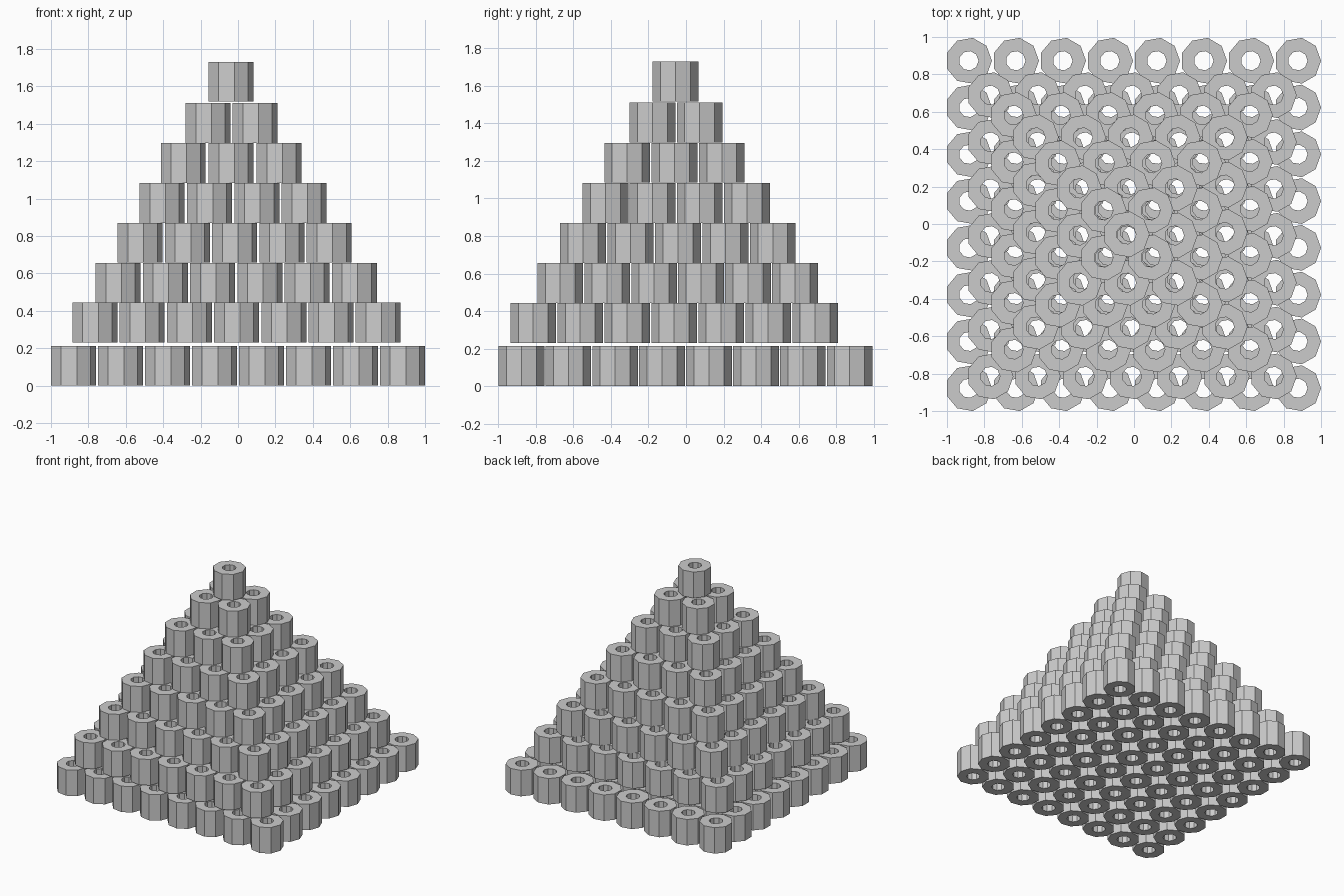
import bpy, bmesh
from math import cos, sin, tau

if "Cube" in bpy.data.objects:
    bpy.data.objects.remove(bpy.data.objects["Cube"])

SIDES, R, HOLE, H = 9, 0.124, 0.052, 0.213

# per layer: tubes per side, base z, x extent, y extent
LAYERS = [
    (8, 0.000, -1.000, 1.000, -1.000, 0.995),
    (7, 0.230, -0.885, 0.870, -0.937, 0.811),
    (6, 0.443, -0.761, 0.742, -0.793, 0.704),
    (5, 0.657, -0.643, 0.608, -0.671, 0.585),
    (4, 0.870, -0.526, 0.474, -0.552, 0.447),
    (3, 1.084, -0.413, 0.340, -0.436, 0.313),
    (2, 1.298, -0.280, 0.212, -0.301, 0.195),
    (1, 1.518, -0.158, 0.083, -0.178, 0.067),
]


def add_tube(bm, cx, cy, z):
    """Nine-sided open tube with flat ring ends."""
    def ring(r, h):
        return [bm.verts.new((cx + r * cos(tau * i / SIDES),
                              cy + r * sin(tau * i / SIDES), h))
                for i in range(SIDES)]
    loops = [ring(R, z), ring(R, z + H), ring(HOLE, z + H), ring(HOLE, z)]
    for k in range(4):
        a, b = loops[k], loops[(k + 1) % 4]
        for i in range(SIDES):
            j = (i + 1) % SIDES
            bm.faces.new((a[i], a[j], b[j], b[i]))


def centres(n, lo, hi):
    if n == 1:
        return [(lo + hi) / 2]
    return [lo + (hi - lo) * i / (n - 1) for i in range(n)]


# stacked square layers of tubes
for n, z, x0, x1, y0, y1 in LAYERS:
    bm = bmesh.new()
    for cx in centres(n, x0 + 0.94 * R, x1 - R):
        for cy in centres(n, y0 + 0.985 * R, y1 - 0.985 * R):
            add_tube(bm, cx, cy, z)
    bmesh.ops.recalc_face_normals(bm, faces=bm.faces)
    mesh = bpy.data.meshes.new(f"tube_layer_{9 - n}")
    bm.to_mesh(mesh)
    bm.free()
    bpy.context.collection.objects.link(bpy.data.objects.new(mesh.name, mesh))
